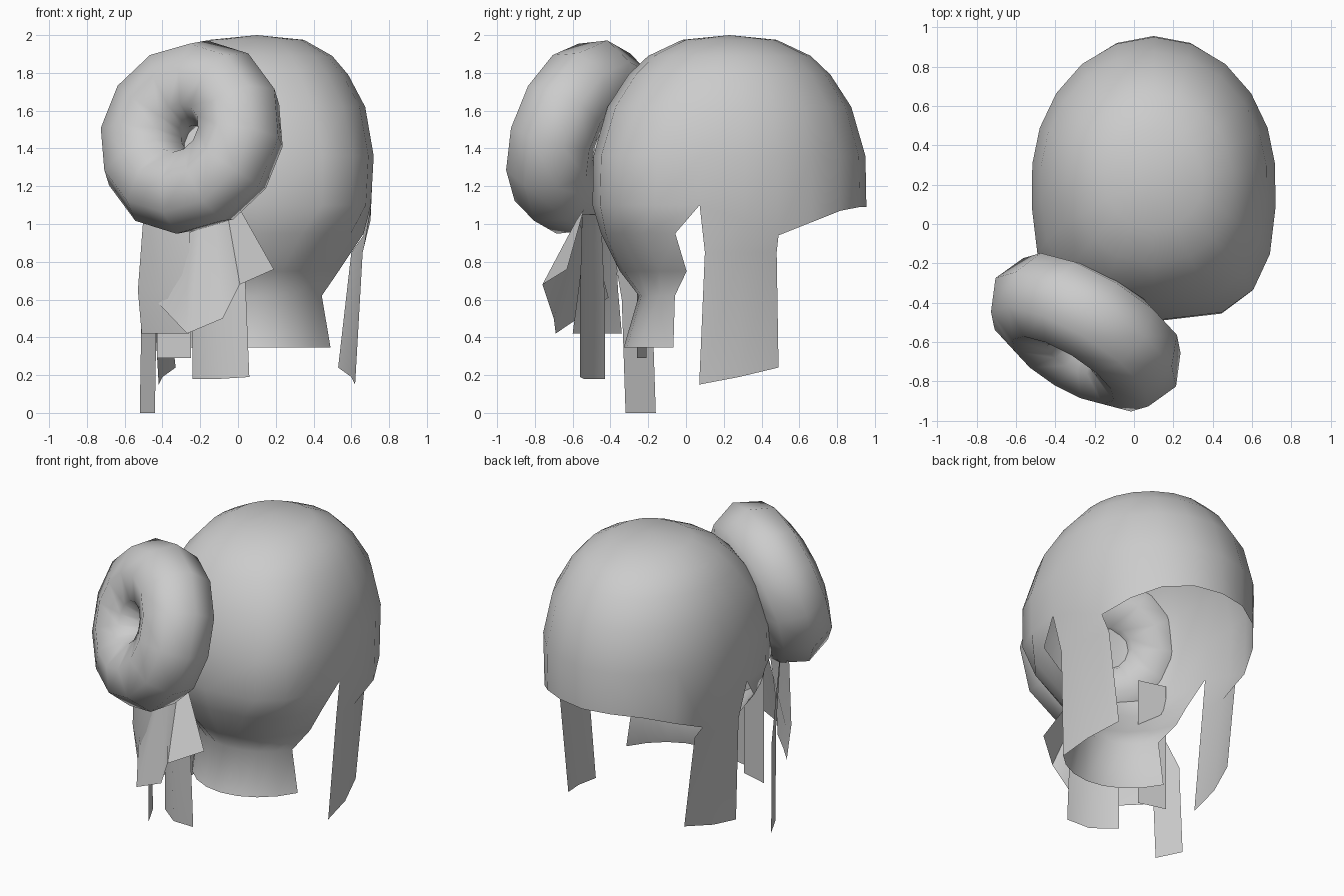
import bpy, bmesh
from math import sin, cos, radians
from mathutils import Matrix, Vector

cube = bpy.data.objects.get("Cube")
if cube:
    bpy.data.objects.remove(cube)

grey = bpy.data.materials.new("hair_grey")
grey.use_nodes = True
grey.diffuse_color = (0.6, 0.6, 0.6, 1)
bsdf = next(n for n in grey.node_tree.nodes if n.type == 'BSDF_PRINCIPLED')
bsdf.inputs["Base Color"].default_value = (0.6, 0.6, 0.6, 1)
bsdf.inputs["Roughness"].default_value = 0.8


def add_grid(bm, rows):
    """Skin rows of points with quads."""
    vs = [[bm.verts.new(p) for p in row] for row in rows]
    for a, b in zip(vs, vs[1:]):
        for i in range(len(a) - 1):
            bm.faces.new((a[i], b[i], b[i + 1], a[i + 1]))


def finish(name, bm, angle=40):
    bmesh.ops.remove_doubles(bm, verts=bm.verts, dist=0.001)
    mesh = bpy.data.meshes.new(name)
    bm.to_mesh(mesh)
    bm.free()
    mesh.materials.append(grey)
    ob = bpy.data.objects.new(name, mesh)
    bpy.context.collection.objects.link(ob)
    bpy.ops.object.select_all(action='DESELECT')
    ob.select_set(True)
    bpy.context.view_layer.objects.active = ob
    bpy.ops.object.shade_smooth_by_angle(angle=radians(angle))
    return ob


def oval(rx, ry, deg, z, square):
    """Point on an oval that is round toward the face and squarer at the back."""
    s, c = abs(sin(radians(deg))), cos(radians(deg))
    if deg == 180:
        s = 0
    if c < 0:
        return Vector((rx * s ** (2 / square), -ry * (-c) ** (2 / square), z))
    return Vector((rx * s, ry * c, z))


# Hair cap: half shell, angle measured from the face side (+y) to the back
angles = [0, 18, 36, 53, 69, 84, 95, 112, 133, 156, 180]
hem = [1.09, 1.09, 1.07, 1.01, 0.94, 1.02] + [1.1] * 5
levels = [(2.0, 0, 0, 2), (1.975, .25, .25, 2.2), (1.89, .40, .43, 2.3),
          (1.79, .485, .535, 2.4), (1.62, .575, .645, 2.7), (1.36, .62, .72, 3.1)]
bm = bmesh.new()
rows = [[oval(rx, ry, a, z, sq) for a in angles] for z, rx, ry, sq in levels]
hem_row = [oval(.605, .725, a, z, 3.2) for a, z in zip(angles, hem)]
add_grid(bm, rows + [hem_row])

# Side lock hanging in front of the ear
lock_mid = [Vector((.50, .25, .85)), Vector((.56, .06, .85)), Vector((.56, -.13, .85))]
lock_end = [Vector((.43, .26, .24)), Vector((.50, .05, .19)), Vector((.52, -.16, .15))]
add_grid(bm, [hem_row[4:7], lock_mid, lock_end])

# Nape: narrows at the neck, then flares
nape = [hem_row[6:]]
for z, rx, ry, start, sq in [(.95, .59, .68, 109, 2.6), (.75, .47, .58, 113, 2),
                             (.62, .43, .48, 127, 2), (.345, .46, .56, 122, 2)]:
    nape.append([oval(rx, ry, start + (180 - start) * i / 4, z, sq) for i in range(5)])
add_grid(bm, nape)
cap = finish("hair_cap", bm, 60)
cap.location = (.1, .23, 0)
mirror = cap.modifiers.new("mirror", 'MIRROR')
mirror.merge_threshold = 0.002

# Bun: tilted ring
MAJOR, MINOR = 0.3, 0.235
bm = bmesh.new()
ring = []
for i in range(13):
    a = radians(30 * i)
    ring.append([])
    for j in range(9):
        b = radians(45 * j)
        r = MAJOR + MINOR * cos(b)
        ring[-1].append((r * cos(a), r * sin(a), MINOR * sin(b)))
add_grid(bm, ring)
bmesh.ops.remove_doubles(bm, verts=bm.verts, dist=0.001)
bmesh.ops.recalc_face_normals(bm, faces=bm.faces)
across = Vector((.857, -.515, 0)).normalized()
out = Vector((-.49, -.815, .29)).normalized()
across = (across - out * across.dot(out)).normalized()
up = out.cross(across)
turn = Matrix((across, up, out)).transposed().to_4x4()
bm.transform(Matrix.Translation((-.245, -.55, 1.46)) @ turn)
finish("bun", bm, 80)

# Loose tails below the bun
tails = {
    "long_tail": [[(-.41, -.43, 1.2), (-.40, -.44, 1.2)],
                  [(-.51, -.18, .6), (-.43, -.34, .6)],
                  [(-.52, -.16, 0), (-.44, -.32, 0)]],
    "front_tail": [[(-.2, -.45, 1.05), (-.1, -.52, 1.05), (0, -.55, 1.05)],
                   [(-.24, -.43, .6), (-.12, -.53, .6), (.04, -.56, .68)],
                   [(-.24, -.43, .18), (-.1, -.54, .18), (.06, -.56, .19)]],
    "inner_tail": [[(-.43, -.21, 1.15), (-.25, -.26, 1.15)],
                   [(-.43, -.21, .29), (-.25, -.26, .29)]],
    "wide_tail": [[(-.5, -.38, 1.05), (-.4, -.46, 1.05), (-.25, -.52, 1.05)],
                  [(-.53, -.36, .65), (-.4, -.48, .65), (-.27, -.57, .65)],
                  [(-.51, -.34, .42), (-.4, -.46, .42), (-.26, -.6, .42)]],
    "fan_tail": [[(-.27, -.5, .95), (-.2, -.55, .98), (-.12, -.57, 1),
                  (-.05, -.58, 1.02), (.01, -.54, 1.08)],
                 [(-.45, -.41, .61), (-.27, -.69, .42), (-.08, -.7, .5),
                  (.01, -.76, .68), (.19, -.63, .76)]],
}
for name, rows in tails.items():
    bm = bmesh.new()
    add_grid(bm, rows)
    finish(name, bm)
